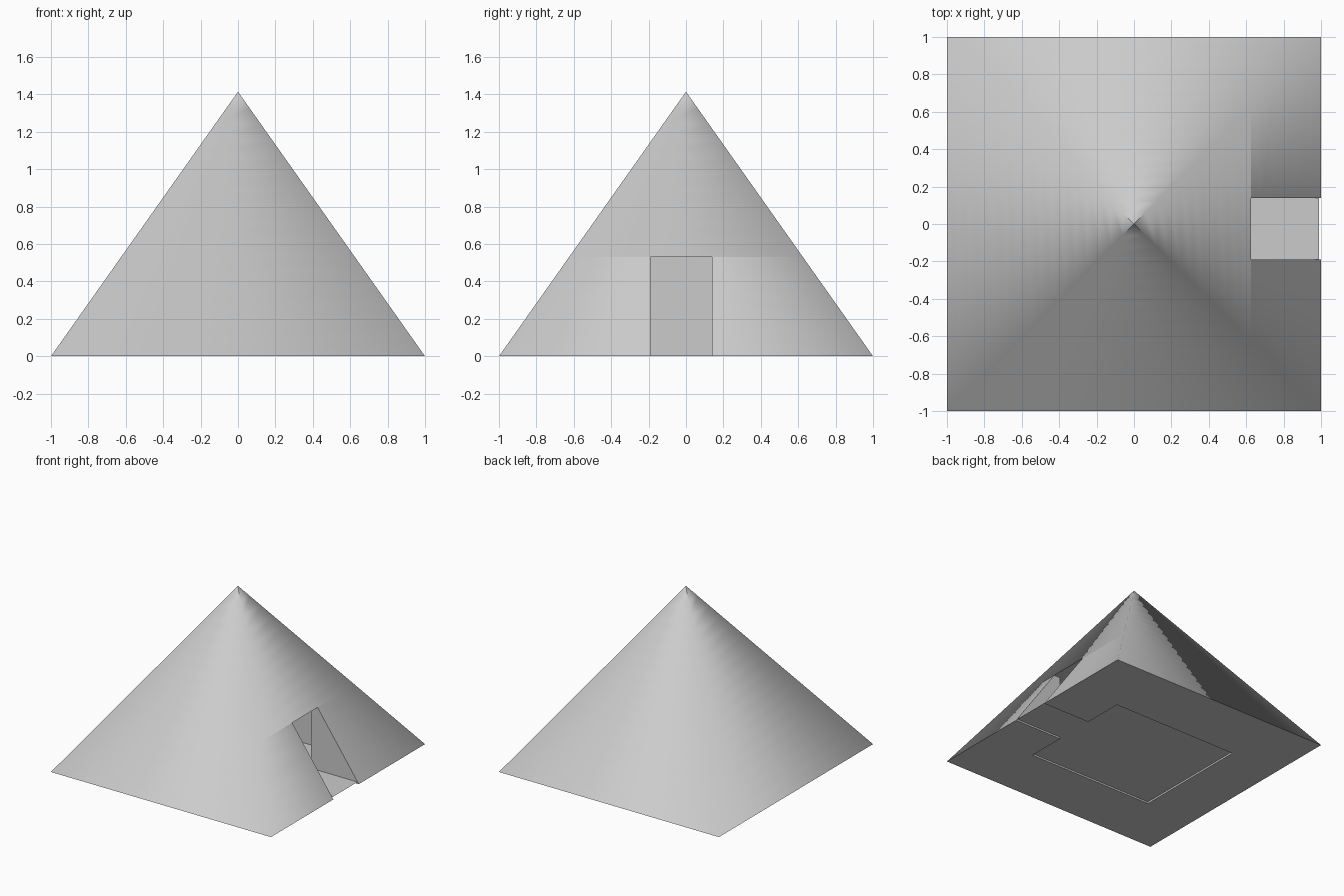
import bpy, bmesh, math

if "Cube" in bpy.data.objects:
    bpy.data.objects.remove(bpy.data.objects["Cube"])

H = math.sqrt(2)      # apex height
RINGS = 16            # courses up the slope
DOOR_Y0, DOOR_Y1, DOOR_TOP = -0.19, 0.14, 0.53
ROOM_X, ROOM_Y0, ROOM_Y1 = 0.567, -0.513, 0.476


def new_object(name, bm):
    mesh = bpy.data.meshes.new(name)
    bmesh.ops.recalc_face_normals(bm, faces=bm.faces)
    bm.to_mesh(mesh)
    bm.free()
    obj = bpy.data.objects.new(name, mesh)
    bpy.context.collection.objects.link(obj)
    return obj


def room_plan(bm, x_out, z):
    # chamber with a passage leading out to +x
    pts = [(-ROOM_X, ROOM_Y0), (ROOM_X, ROOM_Y0), (ROOM_X, DOOR_Y0), (x_out, DOOR_Y0),
           (x_out, DOOR_Y1), (ROOM_X, DOOR_Y1), (ROOM_X, ROOM_Y1), (-ROOM_X, ROOM_Y1)]
    return bm.faces.new([bm.verts.new((x, y, z)) for x, y in pts])


# solid pyramid made of four-sided courses
bm = bmesh.new()
rings = []
for i in range(RINGS):
    r = 1 - i / RINGS
    rings.append([bm.verts.new((sx * r, sy * r, H * (1 - r)))
                  for sx, sy in ((-1, -1), (1, -1), (1, 1), (-1, 1))])
apex = bm.verts.new((0, 0, H))
bm.faces.new(rings[0][::-1])
for k in range(4):
    n = (k + 1) % 4
    for a, b in zip(rings, rings[1:]):
        bm.faces.new((a[k], a[n], b[n], b[k]))
    bm.faces.new((rings[-1][k], rings[-1][n], apex))
pyramid = new_object("pyramid", bm)

# cutter for chamber and passage
bm = bmesh.new()
face = room_plan(bm, 1.2, -0.1)
ext = bmesh.ops.extrude_face_region(bm, geom=[face])
for v in ext["geom"]:
    if isinstance(v, bmesh.types.BMVert):
        v.co.z = DOOR_TOP
cutter = new_object("room_cutter", bm)
cutter.hide_render = True

mod = pyramid.modifiers.new("room", 'BOOLEAN')
mod.operation = 'DIFFERENCE'
mod.solver = 'EXACT'
mod.object = cutter
bpy.context.view_layer.objects.active = pyramid
bpy.ops.object.modifier_apply(modifier=mod.name)
bpy.data.objects.remove(cutter)

# soft slopes and ridges, crisp base, doorway and tip
bm = bmesh.new()
bm.from_mesh(pyramid.data)
for f in bm.faces:
    f.smooth = 0.3 < f.normal.z < 0.8
for e in bm.edges:
    sloped = [f.smooth for f in e.link_faces]
    tip = any(v.co.z > H - 0.01 for v in e.verts)
    e.smooth = all(sloped) and not tip
bm.to_mesh(pyramid.data)
bm.free()

# thin floor just above the ground, ending at the slope
bm = bmesh.new()
room_plan(bm, 0.988, 0.014)
new_object("room_floor", bm)
